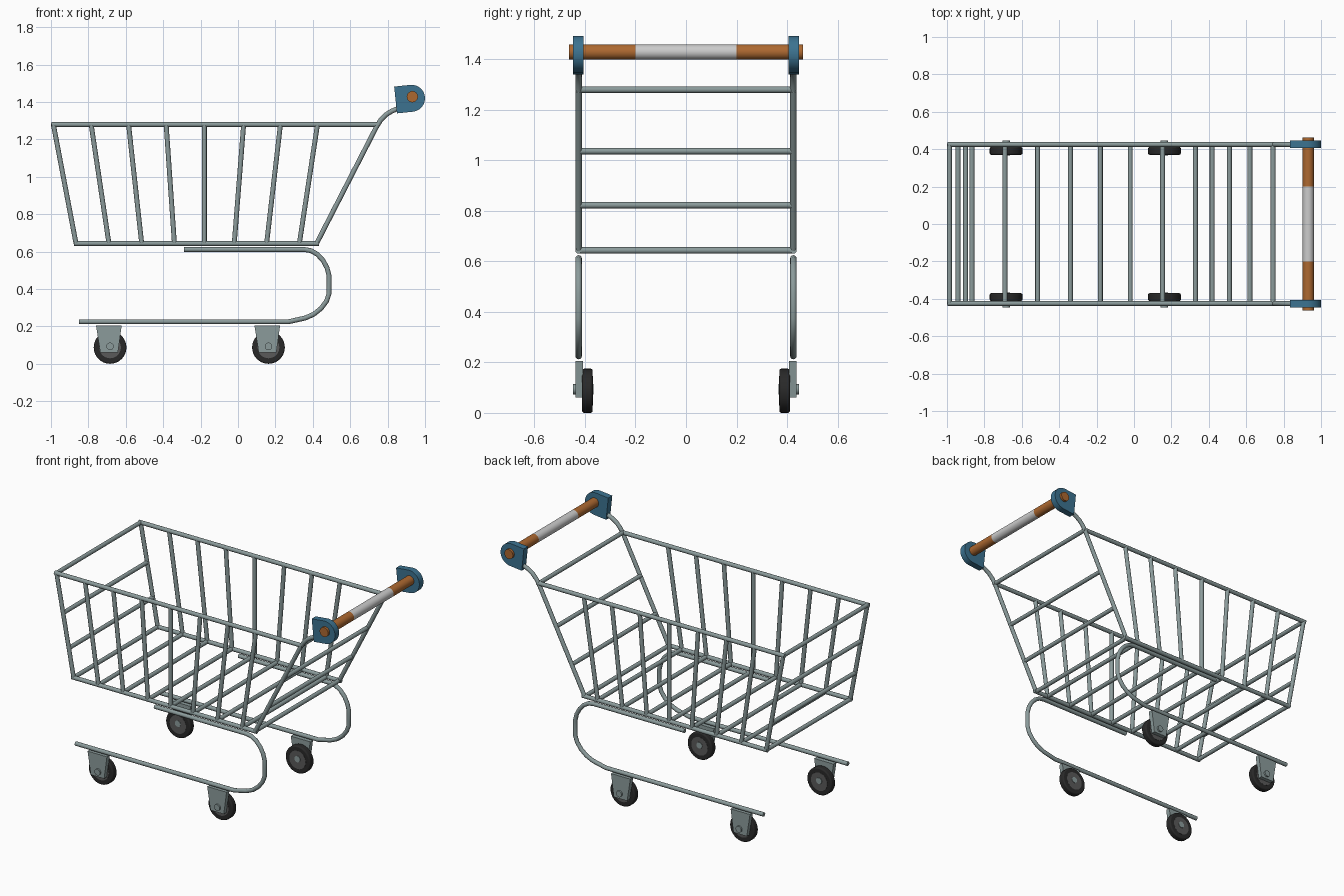
import bpy, bmesh
from math import sin, cos, pi, radians
from mathutils import Matrix, Vector

if "Cube" in bpy.data.objects:
    bpy.data.objects.remove(bpy.data.objects["Cube"])

Y = 0.425          # half width of the wire frame
R = 0.013          # wire radius
HANDLE = (0.932, 1.428)


def material(name, rgb):
    m = bpy.data.materials.new(name)
    m.diffuse_color = (*rgb, 1)
    m.use_nodes = True
    m.node_tree.nodes["Principled BSDF"].inputs["Base Color"].default_value = m.diffuse_color
    return m


steel = material("steel", (0.26, 0.33, 0.33))
blue = material("blue_plastic", (0.045, 0.17, 0.28))
orange = material("orange_grip", (0.42, 0.14, 0.03))
rubber = material("rubber", (0.022, 0.022, 0.022))
hub_grey = material("hub_grey", (0.10, 0.10, 0.10))


def smooth(ob):
    bpy.ops.object.select_all(action='DESELECT')
    ob.select_set(True)
    bpy.context.view_layer.objects.active = ob
    bpy.ops.object.shade_smooth_by_angle(angle=radians(40))


def wires(name, paths, r=R):
    """Round wires swept along each path, as one mesh object."""
    cu = bpy.data.curves.new(name, 'CURVE')
    cu.dimensions = '3D'
    cu.bevel_depth = r
    cu.bevel_resolution = 4
    cu.use_fill_caps = True
    for path in paths:
        sp = cu.splines.new('POLY')
        sp.points.add(len(path) - 1)
        for p, co in zip(sp.points, path):
            p.co = (*co, 1)
    ob = bpy.data.objects.new(name, cu)
    bpy.context.collection.objects.link(ob)
    bpy.ops.object.select_all(action='DESELECT')
    ob.select_set(True)
    bpy.context.view_layer.objects.active = ob
    bpy.ops.object.convert(target='MESH')
    ob = bpy.context.object
    ob.data.materials.clear()
    ob.data.materials.append(steel)
    smooth(ob)
    return ob


def both_sides(path):
    return [[(x, s * Y, z) for x, z in path] for s in (-1, 1)]


def cylinder(name, x, z, r, y0, y1, mat=None, bevel=0, sides=32):
    """Cylinder lying along y."""
    bpy.ops.mesh.primitive_cylinder_add(vertices=sides, radius=r, depth=abs(y1 - y0),
                                        location=(x, (y0 + y1) / 2, z), rotation=(pi / 2, 0, 0))
    ob = bpy.context.object
    ob.name = name
    if mat:
        ob.data.materials.append(mat)
    if bevel:
        b = ob.modifiers.new("bevel", 'BEVEL')
        b.width, b.segments = bevel, 3
    smooth(ob)
    return ob


def plate(name, outline, y0, y1, mat):
    """x-z outline extruded along y."""
    bm = bmesh.new()
    face = bm.faces.new([bm.verts.new((x, y0, z)) for x, z in outline])
    ext = bmesh.ops.extrude_face_region(bm, geom=[face])['geom']
    bmesh.ops.translate(bm, vec=(0, y1 - y0, 0),
                        verts=[v for v in ext if isinstance(v, bmesh.types.BMVert)])
    bmesh.ops.recalc_face_normals(bm, faces=bm.faces)
    me = bpy.data.meshes.new(name)
    bm.to_mesh(me)
    bm.free()
    ob = bpy.data.objects.new(name, me)
    bpy.context.collection.objects.link(ob)
    me.materials.append(mat)
    smooth(ob)


# basket rails
TOP, BOTTOM = 1.279, 0.643
wires("top_rails", both_sides([(-0.998, TOP), (0.755, TOP)]))
wires("bottom_rails", both_sides([(-0.876, BOTTOM), (0.433, BOTTOM)]))

# basket side bars, fanning outwards
low = [-0.866, -0.69, -0.515, -0.34, -0.18, -0.02, 0.153, 0.328]
high = [-0.987, -0.785, -0.585, -0.384, -0.18, 0.03, 0.227, 0.425]
bars = []
for a, b in zip(low, high):
    bars += both_sides([(a, BOTTOM), (b, TOP)])
wires("side_bars", bars)

# rear posts that bend into the handle
wires("handle_posts", both_sides([(0.42, BOTTOM), (0.742, 1.27), (0.763, 1.303), (0.79, 1.331),
                                  (0.82, 1.35), (0.85, 1.363), (0.89, 1.378)]))

# cross wires: floor, front panel and rear panel
cross = [(x, BOTTOM) for x in low + [0.418]]
for z in (0.822, 1.036, TOP):
    t = (z - BOTTOM) / (TOP - BOTTOM)
    cross += [(-0.866 - 0.121 * t, z), (0.418 + 0.326 * t, z)]
wires("cross_wires", [[(x, -Y, z), (x, Y, z)] for x, z in cross])

# lower frame with its rear bend
bend = [(-0.29, 0.611), (0.355, 0.611), (0.39, 0.605), (0.425, 0.585), (0.455, 0.552),
        (0.476, 0.513), (0.487, 0.47), (0.487, 0.375), (0.473, 0.335), (0.445, 0.297),
        (0.405, 0.265), (0.36, 0.245), (0.27, 0.225), (-0.85, 0.225)]
wires("lower_frame", both_sides(bend))

# handle: two coloured grips around a grey centre
hx, hz = HANDLE
cylinder("handle_centre", hx, hz, 0.03, -0.2, 0.2)
for s, side in ((-1, "front"), (1, "back")):
    cylinder(f"handle_grip_{side}", hx, hz, 0.03, s * 0.2, s * 0.4625, orange)

# handle brackets: square on one end, round on the other, tilted
tilt = Matrix.Rotation(radians(6), 2)
shape = [(-0.09, 0.072), (-0.09, -0.072)]
shape += [(-0.004 + 0.072 * cos(a), 0.072 * sin(a))
          for a in [-pi / 2 + pi * i / 16 for i in range(17)]]
outline = [tilt @ Vector(p) + Vector((hx, hz - 0.008)) for p in shape]
for s, side in ((-1, "front"), (1, "back")):
    plate(f"handle_bracket_{side}", outline, s * 0.406, s * 0.447, blue)

# casters: fork plate outside, wheel inside
for x in (-0.684, 0.163):
    for s in (-1, 1):
        plate("caster_plate", [(x - 0.075, 0.205), (x + 0.062, 0.205),
                               (x + 0.042, 0.06), (x - 0.052, 0.06)], s * 0.408, s * 0.437, steel)
        cylinder("tyre", x, 0.0875, 0.0875, s * 0.37, s * 0.411, rubber, bevel=0.008)
        cylinder("wheel_hub", x, 0.0875, 0.058, s * 0.369, s * 0.412, hub_grey)
        cylinder("axle", x, 0.0935, 0.02, s * 0.366, s * 0.447, steel, sides=20)
